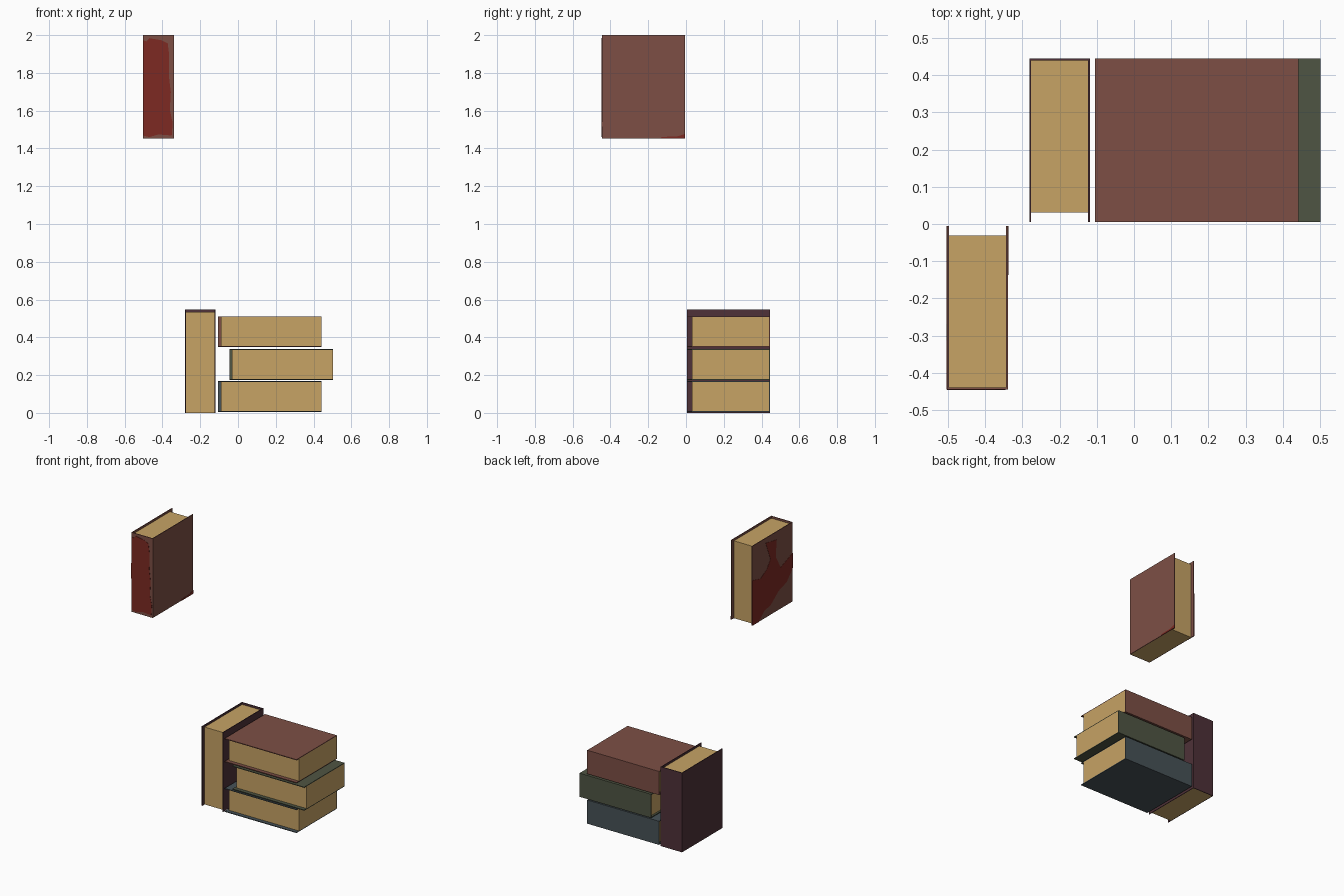
import bpy, bmesh, math
from mathutils import Matrix, Vector

if "Cube" in bpy.data.objects:
    bpy.data.objects.remove(bpy.data.objects["Cube"])


def srgb(r, g, b):
    f = lambda c: c / 12.92 if c <= 0.04045 else ((c + 0.055) / 1.055) ** 2.4
    return tuple(f(v / 255) for v in (r, g, b)) + (1.0,)


def material(name, rgb):
    m = bpy.data.materials.new(name)
    m.diffuse_color = srgb(*rgb)
    m.use_nodes = True
    m.node_tree.nodes["Principled BSDF"].inputs["Base Color"].default_value = m.diffuse_color
    return m


PAPER = material("tan paper", (199, 163, 101))
BROWN = material("red brown cover", (125, 79, 69))
GREEN = material("moss green cover", (79, 85, 67))
SLATE = material("slate blue cover", (71, 82, 87))
PLUM = material("plum cover", (78, 49, 56))
RED = material("deep red stain", (125, 42, 34))

T, D, H = 0.163, 0.44, 0.548     # book thickness, depth, height
C = 0.005                        # board thickness
LIP, HEAD = 0.026, 0.014         # page setback at fore edge and head


def prism(name, outline, offset, mat, matrix):
    """Extrude a closed 3D outline along offset."""
    bm = bmesh.new()
    face = bm.faces.new([bm.verts.new(p) for p in outline])
    ext = bmesh.ops.extrude_face_region(bm, geom=[face])
    new = [v for v in ext["geom"] if isinstance(v, bmesh.types.BMVert)]
    bmesh.ops.translate(bm, verts=new, vec=Vector(offset))
    bmesh.ops.recalc_face_normals(bm, faces=bm.faces)
    bm.transform(matrix)
    mesh = bpy.data.meshes.new(name)
    bm.to_mesh(mesh)
    bm.free()
    mesh.materials.append(mat)
    ob = bpy.data.objects.new(name, mesh)
    bpy.context.collection.objects.link(ob)
    return ob


def book(name, mat, matrix):
    """Local frame: x thickness, y depth with spine at +y, z height from 0."""
    x, y = T / 2, D / 2
    # U-shaped cover: two boards and a spine
    cover = [(-x, -y), (-x, y), (x, y), (x, -y), (x - C, -y), (x - C, y - C),
             (-x + C, y - C), (-x + C, -y)]
    prism(name + "_cover", [(a, b, 0) for a, b in cover], (0, 0, H), mat, matrix)
    # page block, flush with the foot
    px, y0, y1 = x - C, -y + LIP, y - C
    pages = [(-px, y0, 0), (px, y0, 0), (px, y1, 0), (-px, y1, 0)]
    prism(name + "_pages", pages, (0, 0, H - HEAD), PAPER, matrix)


# upright book
book("upright_book", PLUM, Matrix.Translation((-0.2, 0.225, 0)))

# lying stack: head turned towards -x, spines at the back
for name, mat, foot_x, z in (("bottom_book", SLATE, 0.443, 0.086),
                             ("middle_book", GREEN, 0.502, 0.256),
                             ("top_book", BROWN, 0.443, 0.430)):
    book(name, mat, Matrix.Translation((foot_x, 0.225, z)) @ Matrix.Rotation(-math.pi / 2, 4, 'Y'))

# floating book, spine to the front
FX, FY, FZ = -0.421, -0.225, 2 - H
book("floating_book", BROWN, Matrix.Translation((FX, FY, FZ)) @ Matrix.Rotation(math.pi, 4, 'Z'))

# stains on the floating book as thin plates (u across, v down the panel)
EPS = 0.0015
I = Matrix.Identity(4)
spine = [(0.0, 0.05), (0.12, 0.06), (0.2, 0.03), (0.6, 0.05), (0.8, 0.08), (0.85, 0.2),
         (0.84, 0.4), (0.9, 0.55), (0.87, 0.72), (0.96, 0.85), (0.93, 0.97),
         (0.5, 0.96), (0.2, 0.985), (0.0, 0.97)]
prism("spine_stain", [(FX - T / 2 + u * T, FY - D / 2, 2 - v * H) for u, v in spine],
      (0, -EPS, 0), RED, I)

left = [(0.33, 0.06), (0.6, 0.1), (0.58, 0.31), (0.7, 0.48), (1.0, 0.39), (1.0, 0.58),
        (0.85, 0.71), (0.65, 0.76), (0.45, 0.88), (0.3, 0.9), (0.15, 1.0), (0.0, 1.0),
        (0.0, 0.43), (0.2, 0.47), (0.36, 0.4), (0.45, 0.3)]
prism("left_cover_stain", [(FX - T / 2, FY + D / 2 - u * D, 2 - v * H) for u, v in left],
      (-EPS, 0, 0), RED, I)

right = [(0.7, 1.0), (0.72, 0.983), (0.9, 0.98), (1.0, 0.955), (1.0, 1.0)]
prism("right_cover_stain", [(FX + T / 2, FY - D / 2 + u * D, 2 - v * H) for u, v in right],
      (EPS, 0, 0), RED, I)
